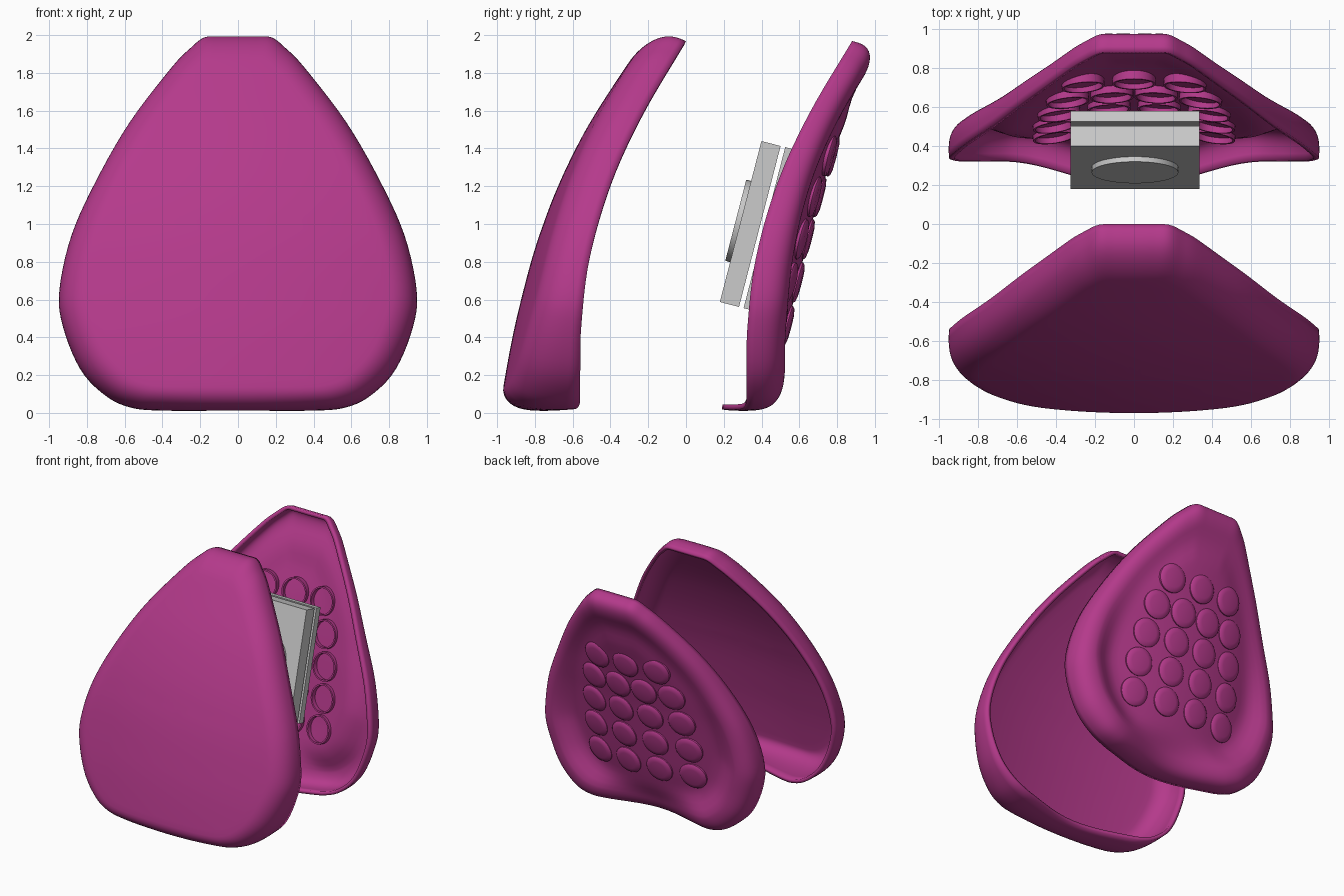
import bpy, bmesh, math
from mathutils import Vector, Matrix

if "Cube" in bpy.data.objects:
    bpy.data.objects.remove(bpy.data.objects["Cube"])

plum = bpy.data.materials.new("plum")
plum.diffuse_color = (0.46, 0.042, 0.26, 1)
plum.use_nodes = True
plum.node_tree.nodes["Principled BSDF"].inputs["Base Color"].default_value = plum.diffuse_color


def curve(table, v):
    """Smooth (Hermite) lookup of v in a list of (key, value) pairs."""
    n = len(table)
    v = max(table[0][0], min(table[-1][0], v))

    def slope(i):
        a, b = table[max(i - 1, 0)], table[min(i + 1, n - 1)]
        return (b[1] - a[1]) / (b[0] - a[0])
    i = next(i for i in range(n - 1) if v <= table[i + 1][0])
    (x0, y0), (x1, y1) = table[i], table[i + 1]
    h = x1 - x0
    u = (v - x0) / h
    return ((2*u**3 - 3*u*u + 1) * y0 + (u**3 - 2*u*u + u) * h * slope(i)
            + (3*u*u - 2*u**3) * y1 + (u**3 - u*u) * h * slope(i + 1))


def smooth(u):
    u = max(0, min(1, u))
    return u * u * (3 - 2 * u)


def finish(name, bm, mat=None, shade=True):
    me = bpy.data.meshes.new(name)
    bm.to_mesh(me)
    bm.free()
    ob = bpy.data.objects.new(name, me)
    bpy.context.collection.objects.link(ob)
    if mat:
        me.materials.append(mat)
    if shade:
        bpy.ops.object.select_all(action='DESELECT')
        ob.select_set(True)
        bpy.context.view_layer.objects.active = ob
        bpy.ops.object.shade_smooth_by_angle(angle=math.radians(40))
    return ob


# Side profiles as (z, y): parting rim, front face, back panel centre line
RIM = [(0, -.56), (.2, -.56), (.45, -.555), (.82, -.51), (1.22, -.395), (1.58, -.23), (1.97, 0)]
FRONT = [(0, -.98), (.15, -.965), (.55, -.885), (1.0, -.755), (1.4, -.565), (1.76, -.33), (2, -.15)]
PANEL = [(0, .42), (.2, .46), (.45, .535), (.66, .585), (1.0, .665), (1.36, .765), (1.7, .89), (2, 1.0)]

# Front-view outline, right half, mirrored and smoothed into a closed loop
half = [(0, 1.968), (.1, 1.968), (.18, 1.963), (.25, 1.91), (.35, 1.81), (.57, 1.53), (.75, 1.225),
        (.88, .94), (.944, .65), (.926, .46), (.835, .235), (.7, .085), (.57, .02), (.4, .003), (0, .003)]
loop = half + [(-x, z) for x, z in half[-2:0:-1]]
outline = []
for i in range(len(loop)):
    p0, p1, p2, p3 = (Vector(loop[(i + k) % len(loop)]) for k in (-1, 0, 1, 2))
    for s in range(5):
        u = s / 5
        outline.append(.5 * (2*p1 + (p2 - p0)*u + (2*p0 - 5*p1 + 4*p2 - p3)*u*u
                             + (3*p1 - p0 - 3*p2 + p3)*u**3))
CENTRE = Vector((0, .9))


def dip(x, z):
    """Scoop of the rim at the middle of the bottom edge."""
    return .065 * (1 + math.cos(math.pi * min(1, abs(x) / .68))) * (1 - smooth((z - .05) / .4))


def front_face(x, z, t):
    return curve(FRONT, z) + .115 * x * x


def back_face(x, z, t):
    ridge = .88 + curve(RIM, z) + .205 - .055 * smooth((z - .5) / 1.3) - dip(x, z)
    panel = curve(PANEL, z) - .24 * x * x
    return ridge + (panel - ridge) * smooth((.86 - t) / .24)


def shell(name, face, offset, lean, flip):
    rings = []
    for k in range(13):                                   # rounded wall
        a = math.pi / 2 * k / 12
        rings.append((1 - .15 * (1 - math.cos(a)) + .012 * math.sin(2 * a), math.sin(a) ** .8))
    rings += [(.85 * (1 - k / 18), 1) for k in range(1, 18)]   # face
    bm = bmesh.new()
    prev = None
    for t, e in rings:
        row = []
        for p in outline:
            x, z = CENTRE + (p - CENTRE) * t
            z += .015 * smooth((.2 - z) / .2) * (1 - e)   # rim lifts slightly at the base
            base = curve(RIM, z) + offset - dip(x, z)
            d = (face(x, z, t) - base) * e
            row.append(bm.verts.new((x, base + d, z - lean * max(0, z - 1) * d)))
        if prev:
            for j in range(len(row)):
                n = (j + 1) % len(row)
                q = (prev[j], prev[n], row[n], row[j])
                bm.faces.new(q[::-1] if flip else q)
        prev = row
    bm.faces.new(prev[::-1] if flip else prev)
    ob = finish(name, bm, plum)
    mod = ob.modifiers.new("wall", 'SOLIDIFY')
    mod.thickness, mod.offset = .028, -1
    return ob


shell("front_shell", front_face, 0, .36, True)
shell("back_shell", back_face, .88, .35, False)

# Round cups set through the back panel, open towards the inside
CUP = [(0, .024), (.07, .022), (.1, .016), (.11, .006), (.11, -.06), (.098, -.06), (.098, -.01), (0, -.01)]


def cup(name, x, z):
    bm = bmesh.new()
    vs = [bm.verts.new((r, 0, h)) for r, h in CUP]
    es = [bm.edges.new(pair) for pair in zip(vs, vs[1:])]
    bmesh.ops.spin(bm, geom=vs + es, cent=(0, 0, 0), axis=(0, 0, 1),
                   angle=2 * math.pi, steps=32, use_duplicate=False)
    bmesh.ops.remove_doubles(bm, verts=bm.verts, dist=1e-4)
    bmesh.ops.recalc_face_normals(bm, faces=bm.faces)
    ob = finish(name, bm, plum)
    y = back_face(x, z, 0)
    zz = z - .3 * max(0, z - 1) * (y - .88 - curve(RIM, z))
    rot = Vector((.35 * x, 1, -.26)).to_track_quat('Z', 'Y')
    ob.matrix_world = Matrix.Translation((x, y, zz)) @ rot.to_matrix().to_4x4()


rows = [(1.385, (-.265, 0, .265)), (1.155, (-.345, -.115, .115, .345)), (.92, (-.39, -.13, .13, .39)),
        (.69, (-.415, -.138, .138, .415)), (.46, (-.415, -.138, .138, .415))]
for r, (z, xs) in enumerate(rows):
    for c, x in enumerate(xs):
        cup(f"cup_{r + 1}_{c + 1}", x, z)

# Tilted electronics block: case, backing plate and round speaker
TILT = Matrix.Translation((0.005, .34, 1.0)) @ Matrix.Rotation(math.radians(-14.5), 4, 'X')


def slab(name, y, size):
    bm = bmesh.new()
    bmesh.ops.create_cube(bm, size=1)
    bmesh.ops.scale(bm, vec=size, verts=bm.verts)
    ob = finish(name, bm, shade=False)
    ob.matrix_world = TILT @ Matrix.Translation((0, y, 0))


slab("device_case", 0, (.66, .105, .88))
slab("backing_plate", .105, (.66, .055, .88))

bm = bmesh.new()
bmesh.ops.create_cone(bm, cap_ends=True, segments=48, radius1=.222, radius2=.222, depth=.03)
disc = finish("device_disc", bm)
disc.matrix_world = TILT @ Matrix.Translation((0, -.064, 0)) @ Matrix.Rotation(math.pi / 2, 4, 'X')
